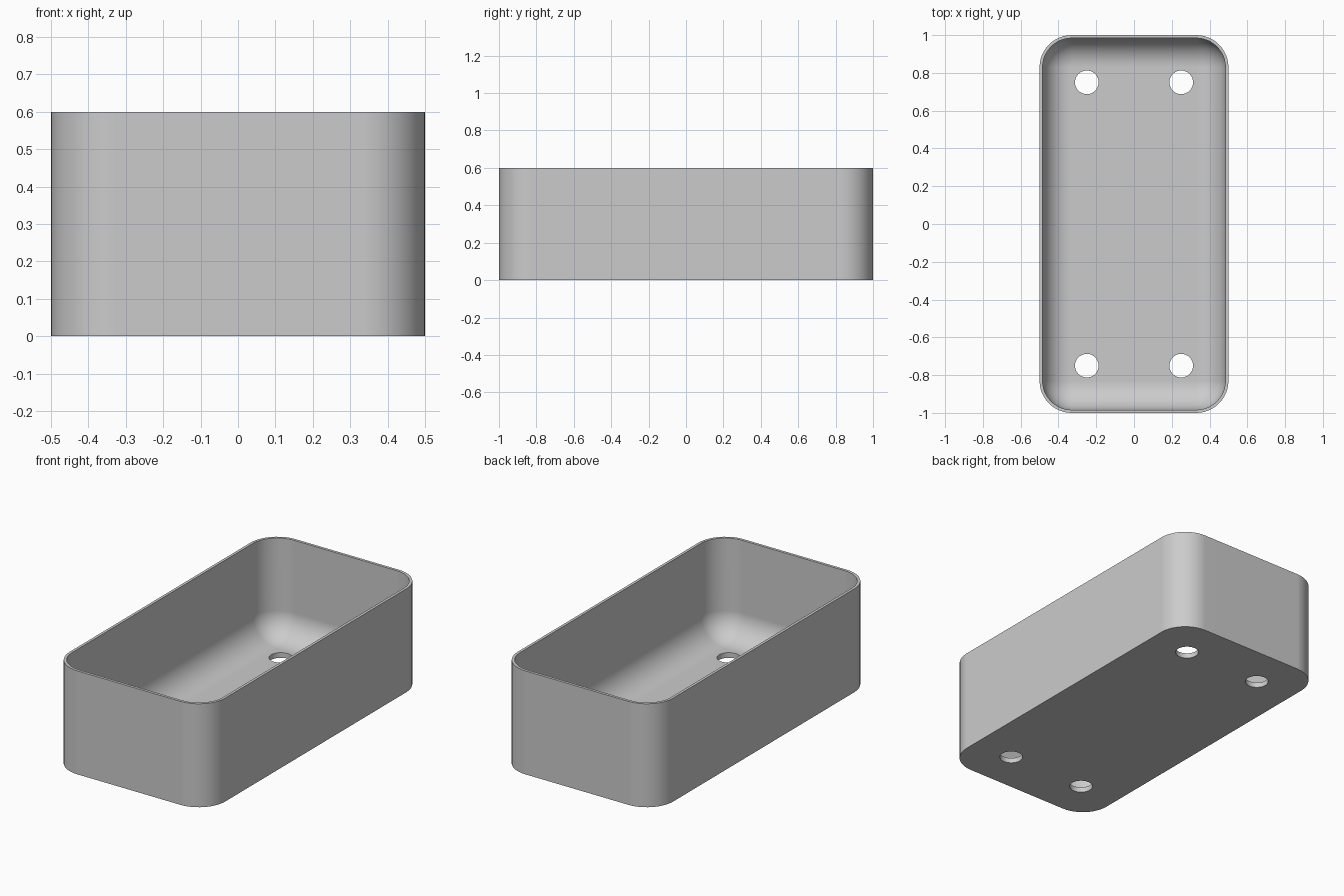
import bpy, bmesh
from math import sin, cos, pi

old = bpy.data.objects.get("Cube")
if old:
    bpy.data.objects.remove(old, do_unlink=True)

HALF_X, HALF_Y, HEIGHT = 0.5, 1.0, 0.6
CORNER, WALL, FLOOR, FILLET = 0.17, 0.016, 0.03, 0.15
STEPS = 12

grey = bpy.data.materials.new("light grey")
grey.use_nodes = True
grey.diffuse_color = (0.6, 0.6, 0.6, 1)
grey.node_tree.nodes["Principled BSDF"].inputs["Base Color"].default_value = (0.6, 0.6, 0.6, 1)


def rounded_loop(bm, inset, z):
    """Ring of vertices around a rounded rectangle, moved inward by inset."""
    verts = []
    for quarter, (sx, sy) in enumerate([(1, 1), (-1, 1), (-1, -1), (1, -1)]):
        for i in range(STEPS + 1):
            a = (quarter + i / STEPS) * pi / 2
            verts.append(bm.verts.new((sx * (HALF_X - CORNER) + (CORNER - inset) * cos(a),
                                       sy * (HALF_Y - CORNER) + (CORNER - inset) * sin(a), z)))
    return verts


# Tray shell: outside wall, rim, inside wall, then the fillet into the floor
profile = [(0, 0), (0, HEIGHT), (WALL, HEIGHT)]
for i in range(STEPS + 1):
    a = i / STEPS * pi / 2
    profile.append((WALL + FILLET * (1 - cos(a)), FLOOR + FILLET * (1 - sin(a))))

bm = bmesh.new()
loops = [rounded_loop(bm, inset, z) for inset, z in profile]
for low, high in zip(loops, loops[1:]):
    for i in range(len(low)):
        j = (i + 1) % len(low)
        bm.faces.new((low[i], low[j], high[j], high[i]))
bm.faces.new(loops[0][::-1])
bm.faces.new(loops[-1])
bmesh.ops.recalc_face_normals(bm, faces=bm.faces[:])
mesh = bpy.data.meshes.new("tray")
bm.to_mesh(mesh)
bm.free()
tray = bpy.data.objects.new("tray", mesh)
bpy.context.collection.objects.link(tray)
mesh.materials.append(grey)

# Four drain holes through the floor
for x in (-0.25, 0.25):
    for y in (-0.75, 0.75):
        bpy.ops.mesh.primitive_cylinder_add(vertices=48, radius=0.0625, depth=0.2, location=(x, y, 0))
        cutter = bpy.context.object
        cutter.name = "drain_hole_cutter"
        cutter.hide_render = True
        cutter.data.materials.append(grey)
        cut = tray.modifiers.new("drain hole", 'BOOLEAN')
        cut.operation, cut.solver, cut.object = 'DIFFERENCE', 'EXACT', cutter
        bpy.ops.object.select_all(action='DESELECT')
        tray.select_set(True)
        bpy.context.view_layer.objects.active = tray
        bpy.ops.object.modifier_apply(modifier=cut.name)
        bpy.data.objects.remove(cutter, do_unlink=True)

# Smooth curves with crisp rim, base and hole edges
bpy.ops.object.shade_smooth_by_angle(angle=pi / 6)
weighted = tray.modifiers.new("weighted normals", 'WEIGHTED_NORMAL')
weighted.keep_sharp = True
